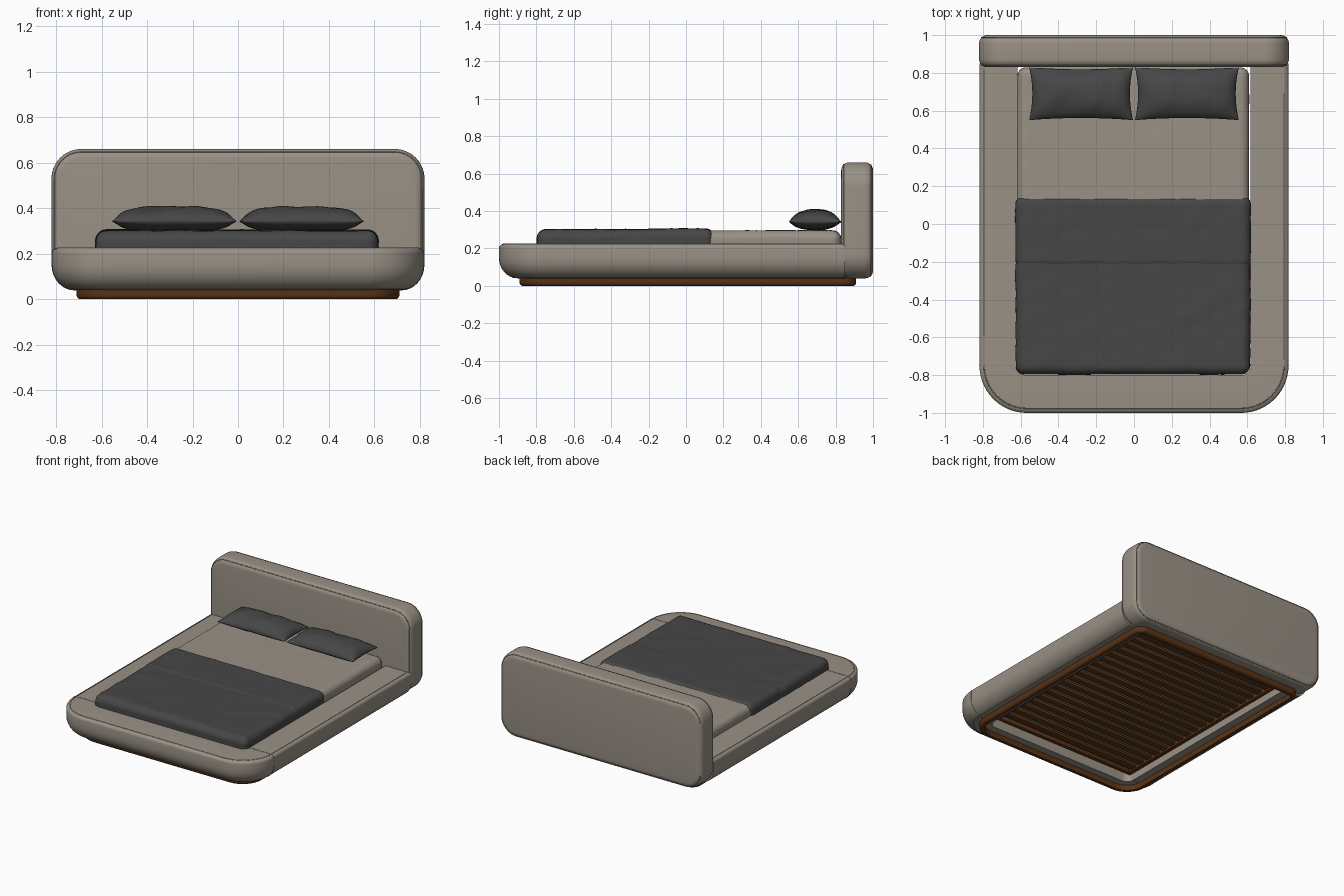
import bpy, bmesh, math
from mathutils import Vector, noise

cube = bpy.data.objects.get("Cube")
if cube:
    bpy.data.objects.remove(cube)


def material(name, rgb):
    m = bpy.data.materials.new(name)
    m.use_nodes = True
    m.diffuse_color = (*rgb, 1)
    bsdf = m.node_tree.nodes["Principled BSDF"]
    bsdf.inputs["Base Color"].default_value = (*rgb, 1)
    bsdf.inputs["Roughness"].default_value = 0.8
    return m


TAUPE = material("taupe fabric", (0.32, 0.283, 0.238))
CHARCOAL = material("charcoal linen", (0.063, 0.062, 0.062))
WOOD = material("brown wood", (0.098, 0.034, 0.008))


def finish(name, bm, mat, angle=40):
    bmesh.ops.recalc_face_normals(bm, faces=bm.faces)
    me = bpy.data.meshes.new(name)
    bm.to_mesh(me)
    bm.free()
    me.materials.append(mat)
    ob = bpy.data.objects.new(name, me)
    bpy.context.collection.objects.link(ob)
    bpy.ops.object.select_all(action="DESELECT")
    ob.select_set(True)
    bpy.context.view_layer.objects.active = ob
    bpy.ops.object.shade_smooth_by_angle(angle=math.radians(angle))


def rounded_rect(hx, lo, hi, r_lo, r_hi, seg=14):
    """Outline from the high +x corner, round the low side, to the high -x corner."""
    corners = [(1, hi, r_hi, 90), (1, lo, r_lo, 0), (-1, lo, r_lo, -90), (-1, hi, r_hi, 180)]
    pts = []
    for s, v, r, a0 in corners:
        cx, cv = s * (hx - r), v + (r if v == lo else -r)
        for i in range(seg + 1):
            a = math.radians(a0 - 90 * i / seg)
            pts.append((cx + r * math.cos(a), cv + r * math.sin(a)))
    return pts


def loft(name, rings, mat, closed_section, closed_ring=True):
    """Skin a list of equal 3D rings; cap the open ends."""
    bm = bmesh.new()
    rows = [[bm.verts.new(p) for p in ring] for ring in rings]
    n, m = len(rows), len(rows[0])
    for i in range(n if closed_section else n - 1):
        a, b = rows[i], rows[(i + 1) % n]
        for j in range(m if closed_ring else m - 1):
            k = (j + 1) % m
            bm.faces.new((a[j], a[k], b[k], b[j]))
    if not closed_section:
        bm.faces.new(rows[0])
        bm.faces.new(rows[-1])
    elif not closed_ring:
        for k in (0, -1):
            bm.faces.new([r[k] for r in rows])
    finish(name, bm, mat)


def piping(name, pts, cyclic=False, radius=0.003):
    cu = bpy.data.curves.new(name, "CURVE")
    cu.dimensions = "3D"
    cu.bevel_depth = radius
    cu.bevel_resolution = 1
    sp = cu.splines.new("POLY")
    sp.points.add(len(pts) - 1)
    for p, co in zip(sp.points, pts):
        p.co = (*co, 1)
    sp.use_cyclic_u = cyclic
    cu.materials.append(TAUPE)
    ob = bpy.data.objects.new(name, cu)
    bpy.context.collection.objects.link(ob)


def box(name, lo, hi, mat, bevel=0.004):
    lo, hi = Vector(lo), Vector(hi)
    bm = bmesh.new()
    bmesh.ops.create_cube(bm, size=1)
    for v in bm.verts:
        v.co = (lo + hi) / 2 + v.co * (hi - lo)
    bmesh.ops.bevel(bm, geom=bm.edges[:], offset=bevel, segments=2, affect="EDGES", profile=0.5)
    finish(name, bm, mat)


def soft_block(name, lo, hi, r, mat, wrinkle, cuts=44):
    """Rounded box of cloth with shallow raised creases."""
    lo, hi = Vector(lo), Vector(hi)
    mid, half = (lo + hi) / 2, (hi - lo) / 2
    bm = bmesh.new()
    bmesh.ops.create_cube(bm, size=2)
    bmesh.ops.subdivide_edges(bm, edges=bm.edges[:], cuts=cuts, use_grid_fill=True)
    for v in bm.verts:
        # crowd the grid towards the edges, then round them
        p = Vector([h * math.sin(c * math.pi / 2) for c, h in zip(v.co, half)])
        core = Vector([max(-h + r, min(h - r, c)) for c, h in zip(p, half)])
        out = (p - core).normalized()
        p = mid + core + out * r
        fold = noise.noise(Vector((p.x * 3 + p.y * 2, p.y * 7 - p.x * 4, p.z * 4)))
        fine = noise.noise(Vector((p.x * 14, p.y * 14, p.z * 25)))
        v.co = p + out * wrinkle * (abs(fold) + 0.5 * abs(fine))
    finish(name, bm, mat, 60)


# Upholstered frame: a rounded section swept round three sides
HX, BACK, CORNER, WIDTH, TOP = 0.818, 0.85, 0.25, 0.2, 0.225
section = [(WIDTH, 0.04)]
for i in range(9):
    a = math.radians(90 * i / 8)
    section.append((0.1 * (1 - math.sin(a)), 0.15 - 0.11 * math.cos(a)))
for i in range(6):
    a = math.radians(90 * i / 5)
    section.append((0.03 * (1 - math.cos(a)), TOP - 0.022 * (1 - math.sin(a))))
section.append((WIDTH, TOP))


def frame_ring(d, z):
    pts = rounded_rect(HX - d, -1 + d, BACK, CORNER - d, 0.001)
    return [(x, y, z) for x, y in pts[14:-14]]


loft("bed_frame", [frame_ring(d, z) for d, z in section], TAUPE, True, False)
piping("frame_top_piping", frame_ring(0.024, TOP - 0.001))
piping("frame_bottom_piping", frame_ring(0.075, 0.044))
for side, s in (("left", 1), ("right", -1)):
    piping(f"{side}_frame_seam", [(s * (HX - d), -0.75, z) for d, z in section], radius=0.002)

# Headboard: a rounded panel with softened front and back edges
R = 0.042
depth = [(R * (1 - math.sin(a)), R * (1 - math.cos(a))) for a in [math.pi / 12 * i for i in range(7)]]
depth = [(d, 0.83 + y) for d, y in depth] + [(d, 1 - y) for d, y in reversed(depth)]


def board_ring(d, y):
    return [(x, y, z) for x, z in rounded_rect(HX + 0.002 - d, 0.04 + d, 0.66 - d, 0.13 - d, 0.13 - d)]


loft("headboard", [board_ring(d, y) for d, y in depth], TAUPE, False)
for where, k in (("front", 3), ("back", -4)):
    piping(f"headboard_{where}_piping", board_ring(*depth[k]), True)

# Wooden plinth ring on the floor, its outer edge well rounded
plinth = [(0.035, 0.045), (0.035, 0)]
for i in range(7):
    a = math.radians(90 * i / 6)
    plinth.append((0.016 * (1 - math.sin(a)), 0.02 * (1 - math.cos(a))))
plinth.append((0, 0.045))
loft("wood_plinth", [[(x, y, z) for x, y in rounded_rect(0.71 - d, -0.89 + d, 0.91 - d, 0.16 - d, 0.07 - d)]
                     for d, z in plinth], WOOD, True)

# Slatted base
for side, s in (("left", 1), ("right", -1)):
    box(f"{side}_slat_rail", (s * 0.585 - 0.015, -0.76, 0.075), (s * 0.585 + 0.015, 0.81, 0.115), WOOD)
for end, y in (("front", -0.745), ("back", 0.795)):
    box(f"{end}_slat_rail", (-0.59, y - 0.015, 0.075), (0.59, y + 0.015, 0.115), WOOD)
SLATS = 18
for i in range(SLATS):
    y = -0.685 + 1.415 * i / (SLATS - 1)
    box(f"slat_{i + 1}", (-0.59, y - 0.025, 0.088), (0.59, y + 0.025, 0.108), WOOD)

# Mattress and bedding
soft_block("mattress", (-0.616, -0.775, 0.115), (0.608, 0.828, 0.295), 0.045, TAUPE, 0.003)
soft_block("blanket", (-0.624, -0.795, 0.17), (0.614, 0.12, 0.299), 0.047, CHARCOAL, 0.007)
soft_block("blanket_fold", (-0.626, -0.235, 0.17), (0.617, 0.15, 0.304), 0.047, CHARCOAL, 0.005)


# Pillows: pinched cushions with pointed corners
def pillow(name, cx, seed, n=36):
    bm = bmesh.new()
    for side, height in ((1, 0.066), (-1, 0.043)):
        grid = []
        for i in range(n + 1):
            u = math.sin(math.pi * (i / n - 0.5))
            row = []
            for j in range(n + 1):
                v = math.sin(math.pi * (j / n - 0.5))
                puff = max(0, (1 - u ** 4) * (1 - v * v)) ** 0.55
                x = cx + 0.275 * u * (1 - 0.06 * (1 - v * v))
                y = 0.69 + 0.14 * v * (1 - 0.08 * (1 - u * u))
                crease = noise.noise(Vector((x * 13 + seed, y * 9, side)))
                z = 0.342 + side * height * puff * (1 + 0.14 * crease)
                row.append(bm.verts.new((x, y, z)))
            grid.append(row)
        for a, b in zip(grid, grid[1:]):
            for j in range(n):
                bm.faces.new((a[j], a[j + 1], b[j + 1], b[j]))
    bmesh.ops.remove_doubles(bm, verts=bm.verts[:], dist=0.0002)
    finish(name, bm, CHARCOAL, 70)


pillow("left_pillow", 0.28, 3)
pillow("right_pillow", -0.28, 8)
